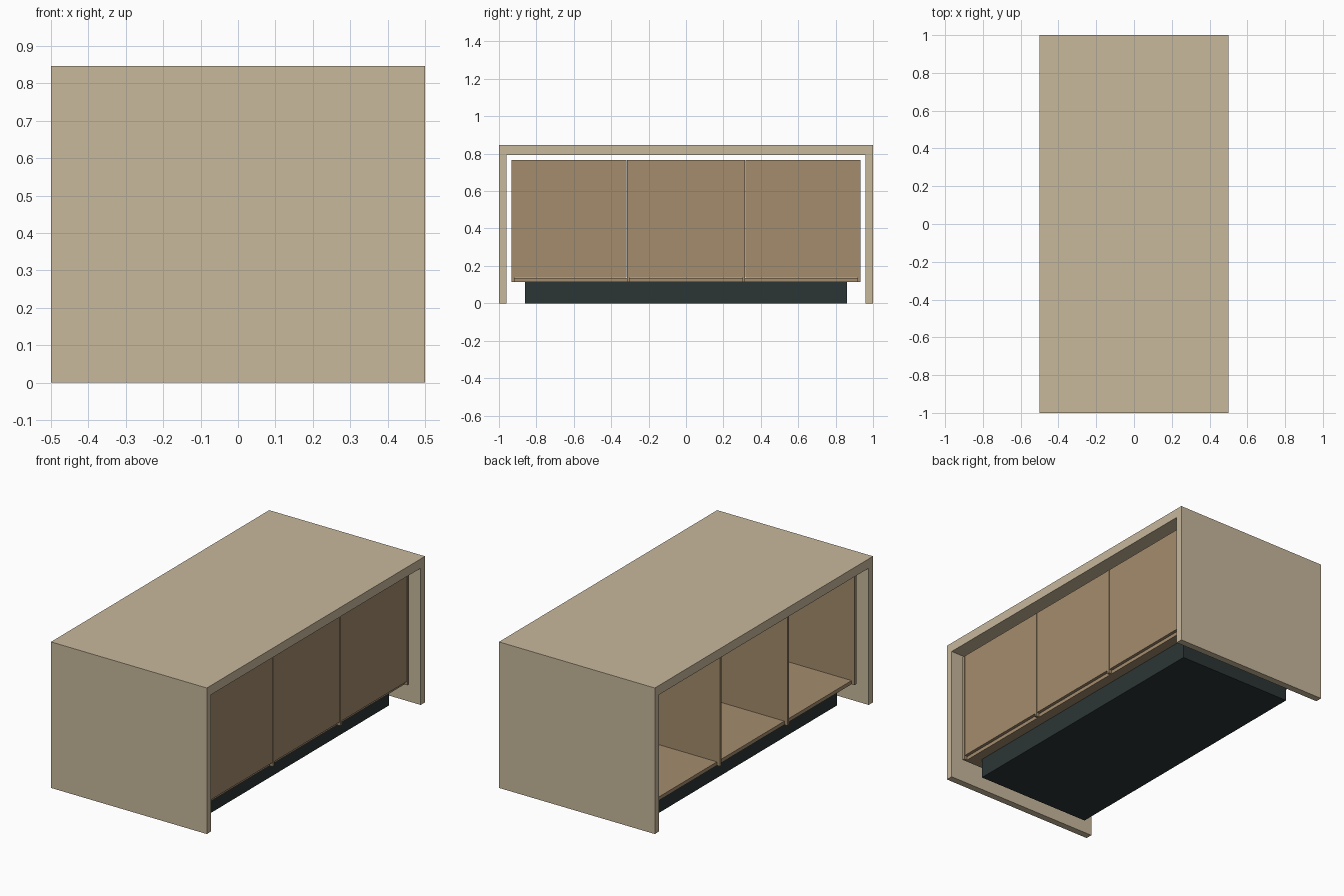
import bpy

if "Cube" in bpy.data.objects:
    bpy.data.objects.remove(bpy.data.objects["Cube"])


def material(name, rgb):
    m = bpy.data.materials.new(name)
    lin = [(c / 255 / 12.92 if c < 10 else ((c / 255 + 0.055) / 1.055) ** 2.4) for c in rgb]
    m.diffuse_color = (*lin, 1)
    m.use_nodes = True
    m.node_tree.nodes["Principled BSDF"].inputs["Base Color"].default_value = m.diffuse_color
    return m


pale = material("pale_wood", (200, 184, 156))
brown = material("brown_wood", (164, 140, 109))
dark = material("dark_plinth", (44, 53, 53))


def box(name, x, y, z, mat):
    """Box from (min, max) pairs on each axis."""
    bpy.ops.mesh.primitive_cube_add(size=1)
    o = bpy.context.object
    o.name = name
    for i, (a, b) in enumerate((x, y, z)):
        o.location[i] = (a + b) / 2
        o.scale[i] = b - a
    bpy.ops.object.transform_apply(location=True, scale=True)
    o.data.materials.append(mat)
    return o


# Outer waterfall shell: one folded profile extruded along x
profile = [(-1, 0), (-1, .847), (1, .847), (1, 0), (.96, 0), (.96, .793), (-.96, .793), (-.96, 0)]
n = len(profile)
verts = [(x, y, z) for x in (-.5, .5) for y, z in profile]
faces = [tuple(range(n)), tuple(range(2 * n - 1, n - 1, -1))]
faces += [(i, i + n, (i + 1) % n + n, (i + 1) % n) for i in range(n)]
mesh = bpy.data.meshes.new("outer_shell")
mesh.from_pydata(verts, [], faces)
mesh.materials.append(pale)
shell = bpy.data.objects.new("outer_shell", mesh)
bpy.context.collection.objects.link(shell)
bpy.context.view_layer.objects.active = shell
bpy.ops.object.mode_set(mode='EDIT')
bpy.ops.mesh.select_all(action='SELECT')
bpy.ops.mesh.normals_make_consistent(inside=False)
bpy.ops.object.mode_set(mode='OBJECT')

# Recessed plinth
box("plinth", (-.367, .367), (-.86, .86), (0, .115), dark)

# Upright panels: two ends and two dividers
T = .014
centres = [-.925, -.309, .309, .925]
for i, c in enumerate(centres):
    box(f"upright_{i + 1}", (-.44, .445), (c - T / 2, c + T / 2), (.115, .767), brown)

# Floor and inset door of each bay
for i in range(3):
    y = (centres[i] + T / 2, centres[i + 1] - T / 2)
    box(f"bay_floor_{i + 1}", (-.42, .425), y, (.115, .136), brown)
    box(f"door_{i + 1}", (.424, .442), (y[0] + .001, y[1] - .001), (.137, .767), brown)
